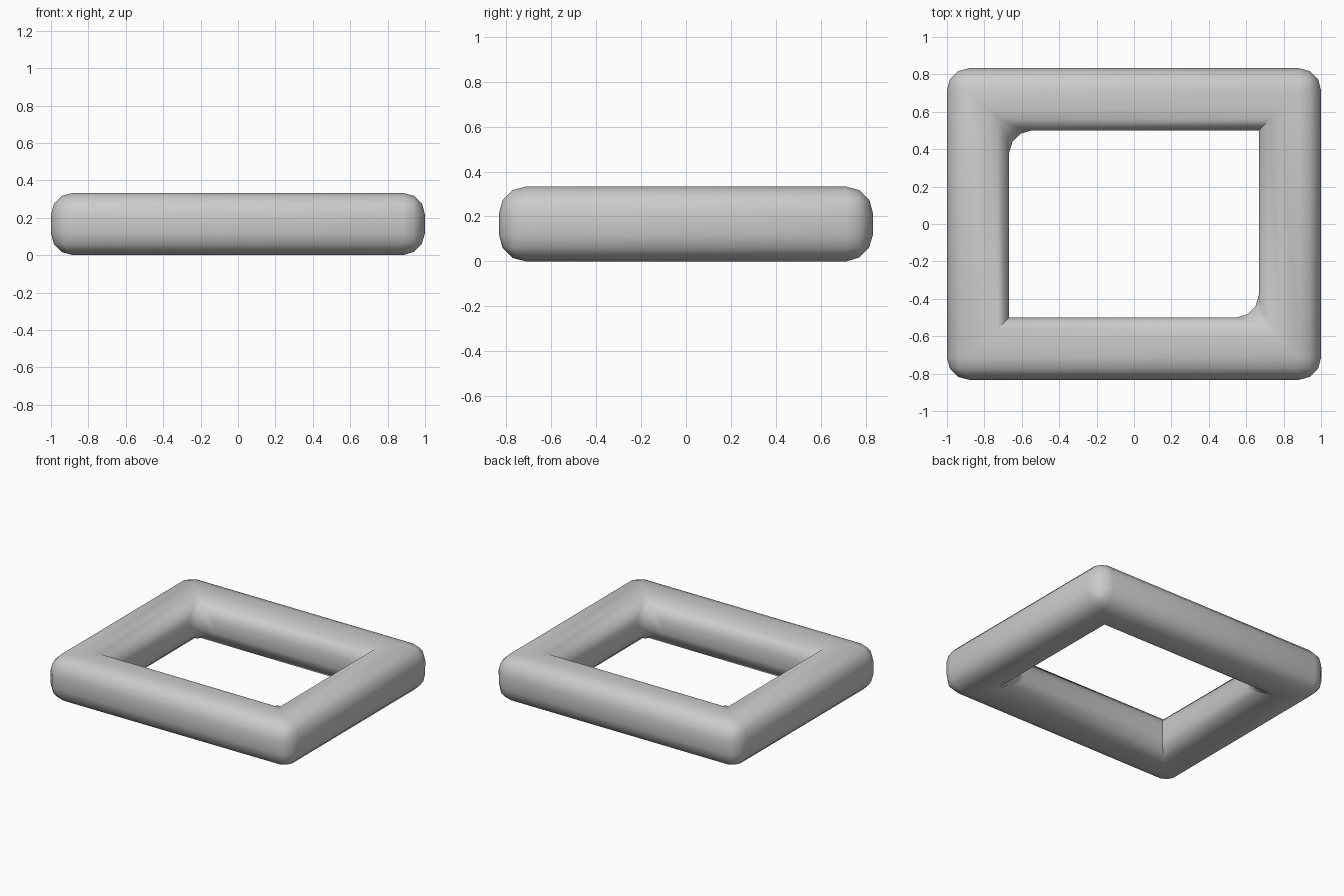
import bpy, bmesh

if "Cube" in bpy.data.objects:
    bpy.data.objects.remove(bpy.data.objects["Cube"])

H = 0.333        # bar thickness
R = 0.118        # rounding radius

bm = bmesh.new()


def ring(x, y, z):
    return [bm.verts.new((sx * x, sy * y, z))
            for sx, sy in ((-1, -1), (1, -1), (1, 1), (-1, 1))]


# square-section rectangular frame with mitred corners
loops = [ring(1, 0.833, 0), ring(1, 0.833, H),
         ring(0.667, 0.5, H), ring(0.667, 0.5, 0)]
for k in range(4):
    a, b = loops[k], loops[(k + 1) % 4]
    for i in range(4):
        j = (i + 1) % 4
        bm.faces.new((a[i], a[j], b[j], b[i]))
bmesh.ops.recalc_face_normals(bm, faces=bm.faces[:])


# round every edge, leaving two opposite inner corners sharp
def rounded(e):
    if e.calc_face_angle(0) < 0.5:
        return False
    p, q = e.verts[0].co, e.verts[1].co
    upright = abs(p.z - q.z) > 0.1
    return not (upright and abs(p.x) < 0.8 and p.x * p.y > 0)


bmesh.ops.bevel(bm, geom=[e for e in bm.edges if rounded(e)], offset=R,
                segments=3, profile=0.5, affect='EDGES', clamp_overlap=True)

mesh = bpy.data.meshes.new("rounded_frame")
bm.to_mesh(mesh)
bm.free()
frame = bpy.data.objects.new("rounded_frame", mesh)
bpy.context.collection.objects.link(frame)

# smooth shading
bpy.context.view_layer.objects.active = frame
frame.select_set(True)
bpy.ops.object.shade_smooth_by_angle(angle=0.9)
